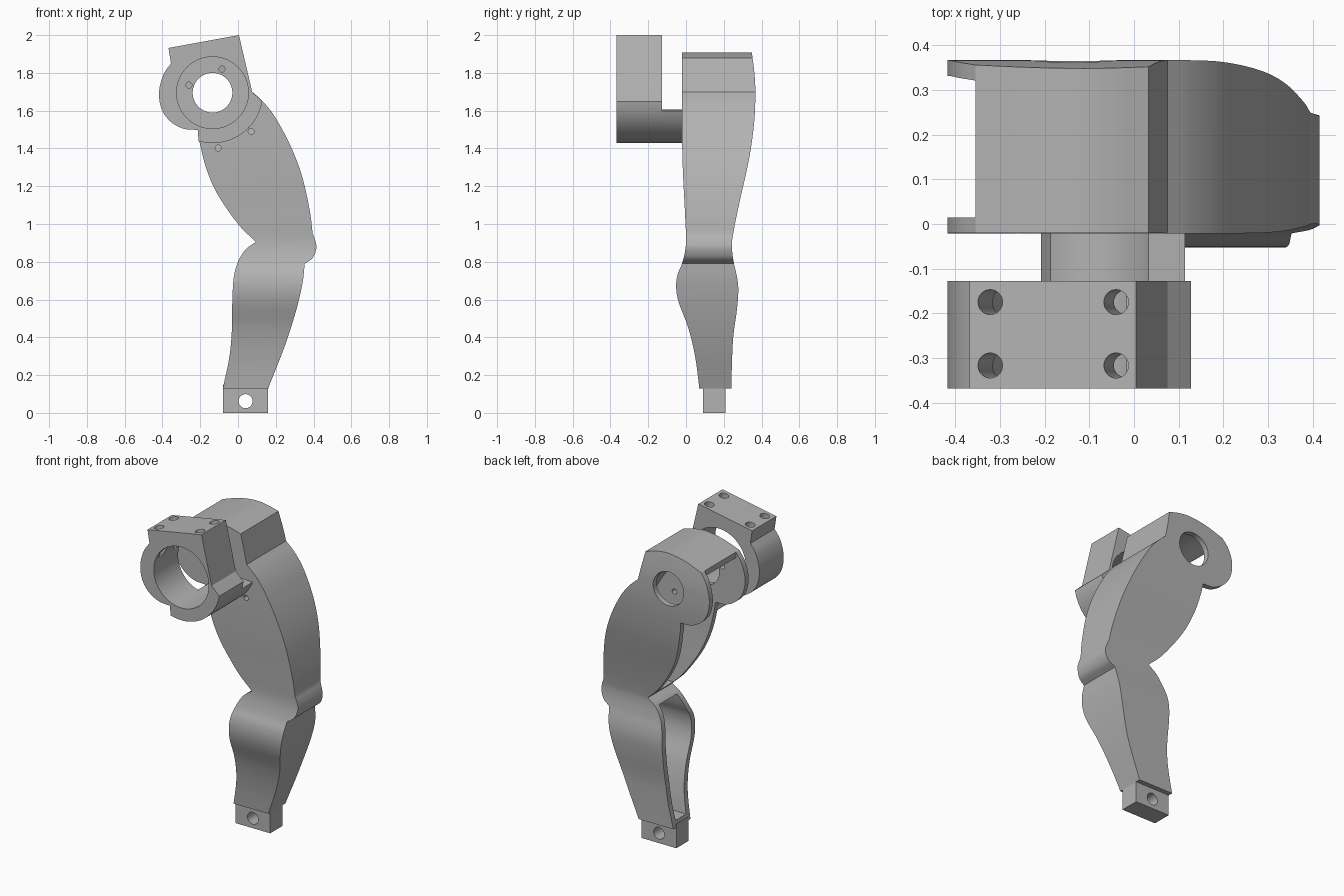
import bpy, bmesh, math
from mathutils import Vector, Matrix

cube = bpy.data.objects.get("Cube")
if cube:
    bpy.data.objects.remove(cube, do_unlink=True)

grey = bpy.data.materials.new("plain grey")
grey.use_nodes = True
grey.diffuse_color = (0.45, 0.45, 0.45, 1)
grey.node_tree.nodes["Principled BSDF"].inputs["Base Color"].default_value = grey.diffuse_color

HIP = (-0.135, 1.695)
WALL = 0.035


def smooth(points, steps=5):
    """Catmull-Rom curve through the points, including both ends."""
    p = [Vector(q) for q in points]
    p = [p[0] * 2 - p[1]] + p + [p[-1] * 2 - p[-2]]
    out = []
    for a, b, c, d in zip(p, p[1:], p[2:], p[3:]):
        for i in range(steps):
            t = i / steps
            out.append(0.5 * (2 * b + (c - a) * t + (2 * a - 5 * b + 4 * c - d) * t * t
                              + (3 * b - a - 3 * c + d) * t ** 3))
    return [tuple(q) for q in out] + [tuple(points[-1])]


def arc(r, start, end, steps=24):
    angles = [math.radians(start + (end - start) * i / steps) for i in range(steps + 1)]
    return [(HIP[0] + r * math.cos(a), HIP[1] + r * math.sin(a)) for a in angles]


def prism(name, outline, lo, hi, axis="y"):
    """Extrude an outline: (x, z) points along y, or (y, z) points along x."""
    bm = bmesh.new()

    def place(p, d):
        return (p[0], d, p[1]) if axis == "y" else (d, p[0], p[1])
    a = [bm.verts.new(place(p, lo)) for p in outline]
    b = [bm.verts.new(place(p, hi)) for p in outline]
    bm.faces.new(a)
    bm.faces.new(b[::-1])
    for i in range(len(a)):
        j = (i + 1) % len(a)
        bm.faces.new((a[j], a[i], b[i], b[j]))
    bmesh.ops.recalc_face_normals(bm, faces=bm.faces)
    return finish(name, bm)


def finish(name, bm):
    me = bpy.data.meshes.new(name)
    bm.to_mesh(me)
    bm.free()
    me.materials.append(grey)
    ob = bpy.data.objects.new(name, me)
    bpy.context.collection.objects.link(ob)
    return ob


def rod(centre, direction, r, length, sides=48):
    bm = bmesh.new()
    bmesh.ops.create_cone(bm, cap_ends=True, segments=sides, radius1=r, radius2=r, depth=length)
    turn = Vector((0, 0, 1)).rotation_difference(Vector(direction)).to_matrix().to_4x4()
    bm.transform(Matrix.Translation(centre) @ turn)
    return finish("cutter", bm)


def combine(ob, tool, operation="DIFFERENCE"):
    mod = ob.modifiers.new("cut", "BOOLEAN")
    mod.operation, mod.solver, mod.object = operation, "EXACT", tool
    bpy.context.view_layer.objects.active = ob
    bpy.ops.object.modifier_apply(modifier=mod.name)
    bpy.data.objects.remove(tool, do_unlink=True)


# Curves shared by the leg shell and its hollows
lobe = smooth([(-0.355, 1.85), (-0.395, 1.79), (-0.418, 1.7), (-0.405, 1.61),
               (-0.36, 1.545), (-0.29, 1.505), (-0.213, 1.498)])
thigh_left = smooth([(-0.205, 1.44), (-0.17, 1.3), (-0.11, 1.16), (0, 1), (0.095, 0.905)])
shin_left = smooth([(0.095, 0.905), (0.04, 0.865), (0, 0.8), (-0.022, 0.72), (-0.03, 0.6),
                    (-0.032, 0.45), (-0.045, 0.3), (-0.08, 0.13)])
shin_right = smooth([(0.16, 0.13), (0.25, 0.36), (0.31, 0.55), (0.342, 0.69), (0.353, 0.79)])
knee_bump = smooth([(0.353, 0.79), (0.395, 0.82), (0.415, 0.87), (0.41, 0.91), (0.395, 0.95)])
thigh_right = smooth([(0.395, 0.95), (0.38, 1.07), (0.34, 1.25), (0.28, 1.41), (0.2, 1.56),
                      (0.135, 1.645), (0.075, 1.7)])
cap = smooth([(0.033, 1.88), (-0.05, 1.902), (-0.13, 1.908), (-0.24, 1.89), (-0.355, 1.85)])
front_edge = smooth([(-0.02, 1.95), (-0.02, 1.4), (-0.005, 1.05), (0, 0.9), (-0.018, 0.8),
                     (-0.045, 0.73), (-0.052, 0.66), (-0.037, 0.58), (0.012, 0.45),
                     (0.048, 0.3), (0.07, 0.13), (0.072, 0.05)])
back_edge = smooth([(0.242, 0.05), (0.24, 0.13), (0.243, 0.25), (0.25, 0.4), (0.27, 0.55),
                    (0.277, 0.65), (0.27, 0.72), (0.252, 0.8), (0.243, 0.88), (0.25, 0.95),
                    (0.28, 1.1), (0.335, 1.35), (0.362, 1.55), (0.367, 1.7), (0.362, 1.8),
                    (0.343, 1.95)])

# Leg shell: front outline crossed with side outline
leg = prism("leg_shell", lobe + thigh_left + shin_left[1:] + shin_right + knee_bump[1:]
            + thigh_right[1:] + cap[:-1], -0.3, 0.6)
combine(leg, prism("side", front_edge + back_edge, -1, 1, "x"), "INTERSECT")

# Hollows open toward -x, leaving two side plates, an outer wall and a knee web
thigh_hollow = ([(-0.7, 0.935), (0.35, 0.935)]
                + [(x - 0.04, z - 0.012) for x, z in thigh_right[3:]]
                + [(x - 0.01 if x > 0 else x, z - WALL) for x, z in cap]
                + [(-0.355, 2.1), (-0.7, 2.1)])
shin_hollow = [(-0.7, 0.17)] + [(x - 0.04, z) for x, z in shin_right if z > 0.17] + [
    (0.34, 0.865), (-0.7, 0.865)]
shin_hollow.insert(1, (0.135, 0.17))
inner_side = [(y + WALL, z) for y, z in front_edge] + [(y - WALL, z) for y, z in back_edge]
for hollow in (thigh_hollow, shin_hollow):
    tool = prism("hollow", hollow, -0.3, 0.6)
    combine(tool, prism("side", inner_side, -1, 1, "x"), "INTERSECT")
    combine(leg, tool)

# Hip bore and bolt holes in the plates
combine(leg, rod((HIP[0], 0.2, HIP[1]), (0, 1, 0), 0.105, 1.2, 64))
for x, z in ((-0.26, 1.735), (-0.085, 1.82), (0.07, 1.49), (-0.105, 1.402)):
    combine(leg, rod((x, 0, z), (0, 1, 0), 0.016, 0.2, 20))

# Foot tenon with its pin hole
foot = prism("foot_tenon", [(-0.08, 0), (0.16, 0), (0.16, 0.15), (-0.08, 0.15)], 0.09, 0.21)
combine(foot, rod((0.04, 0.15, 0.062), (0, 1, 0), 0.037, 0.5))

# Clamp with a large bore and four bolt holes in its sloping top
clamp = prism("hip_clamp", [(0.005, 2), (-0.368, 1.932)] + lobe + arc(0.267, -106, -10)
              + [(0.075, 1.7)], -0.368, -0.128)
combine(clamp, rod((HIP[0], -0.25, HIP[1]), (0, 1, 0), 0.19, 0.6, 72))
up = Vector((-0.18, 0, 1)).normalized()
for x, depth in ((-0.322, 0.2), (-0.04, 0.15)):
    for y in (-0.175, -0.317):
        top = Vector((x, y, 2 + 0.182 * (x - 0.005)))
        combine(clamp, rod(top + up * (0.05 - depth / 2), up, 0.028, depth + 0.1, 32))

# Curved bridge joining the clamp to the leg
bridge = prism("clamp_bridge", arc(0.267, -106, -21) + arc(0.19, -28, -106), -0.13, -0.015)

for ob in (leg, foot, clamp, bridge):
    bpy.ops.object.select_all(action="DESELECT")
    ob.select_set(True)
    bpy.context.view_layer.objects.active = ob
    bpy.ops.object.shade_smooth_by_angle(angle=math.radians(25))
